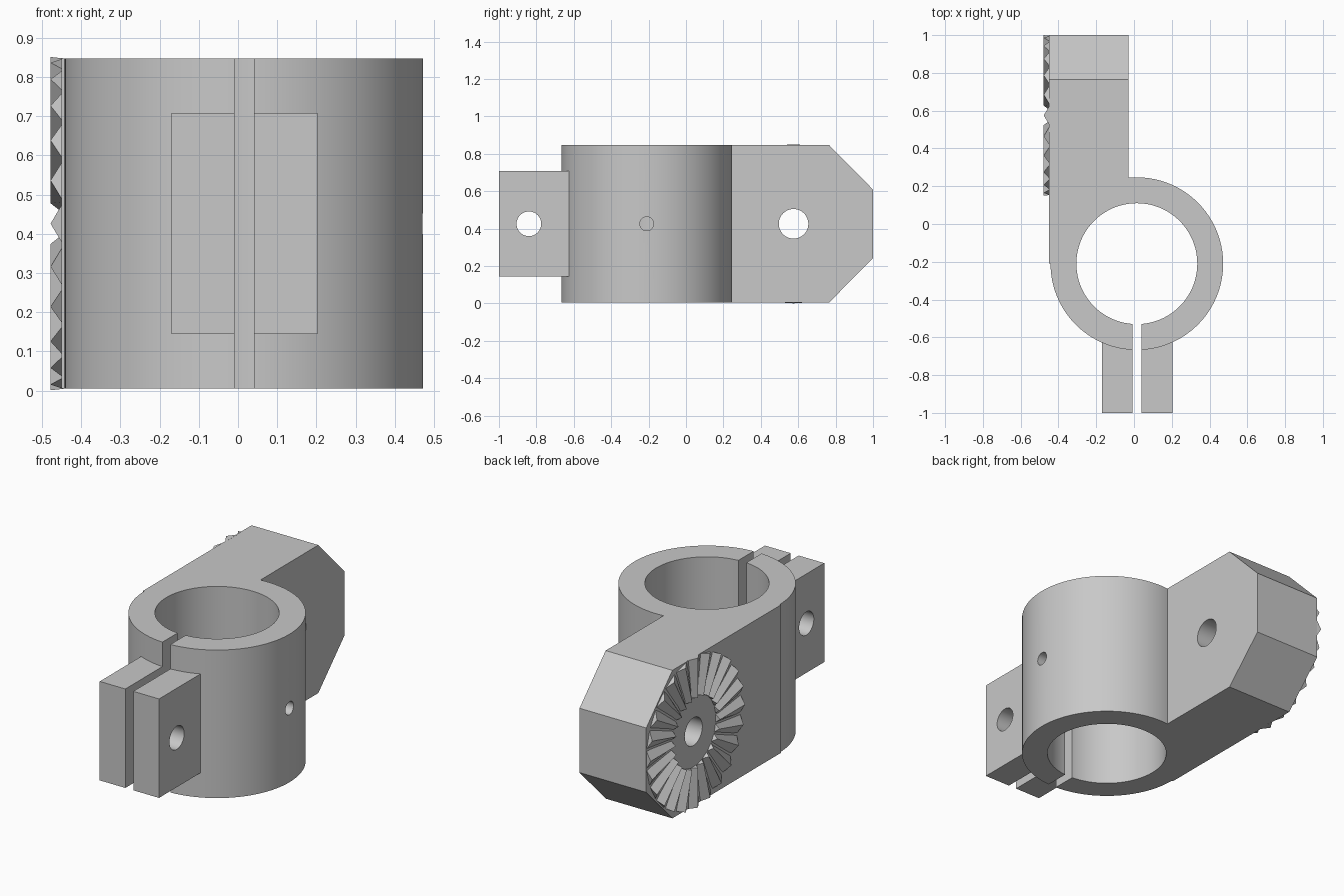
import bpy, bmesh, math
from mathutils import Vector

if "Cube" in bpy.data.objects:
    bpy.data.objects.remove(bpy.data.objects["Cube"], do_unlink=True)

grey = bpy.data.materials.new("plain grey")
grey.use_nodes = True
COLOR = (0.58, 0.58, 0.58, 1)
grey.diffuse_color = COLOR
grey.node_tree.nodes["Principled BSDF"].inputs["Base Color"].default_value = COLOR

BOTTOM, TOP = 0.005, 0.847
MID = 0.426
RING_X, RING_Y = 0.015, -0.21
ARM_FACE = -0.45


def make_object(name, bm):
    bmesh.ops.recalc_face_normals(bm, faces=bm.faces[:])
    mesh = bpy.data.meshes.new(name)
    bm.to_mesh(mesh)
    bm.free()
    mesh.materials.append(grey)
    obj = bpy.data.objects.new(name, mesh)
    bpy.context.collection.objects.link(obj)
    return obj


def prism(name, profile, start, end, axis):
    """Extrude a flat profile along x (profile in y, z) or z (profile in x, y)."""
    bm = bmesh.new()
    place = (lambda p: (start, *p)) if axis == "x" else (lambda p: (*p, start))
    face = bm.faces.new([bm.verts.new(place(p)) for p in profile])
    step = Vector((end - start, 0, 0)) if axis == "x" else Vector((0, 0, end - start))
    new = bmesh.ops.extrude_face_region(bm, geom=[face])["geom"]
    bmesh.ops.translate(bm, vec=step, verts=[v for v in new if isinstance(v, bmesh.types.BMVert)])
    return make_object(name, bm)


def circle(u, v, radius, count):
    turns = [math.tau * i / count for i in range(count)]
    return [(u + radius * math.cos(a), v + radius * math.sin(a)) for a in turns]


def rect(u0, u1, v0, v1):
    return [(u0, v0), (u1, v0), (u1, v1), (u0, v1)]


def combine(target, other, operation):
    mod = target.modifiers.new(operation.lower(), "BOOLEAN")
    mod.operation, mod.solver, mod.object = operation, "EXACT", other
    bpy.context.view_layer.objects.active = target
    bpy.ops.object.modifier_apply(modifier=mod.name)
    bpy.data.objects.remove(other, do_unlink=True)


# Clamp ring, chamfered arm and clamping ears
body = prism("clamp_body", circle(RING_X, RING_Y, 0.457, 128), BOTTOM, TOP, "z")
arm_outline = [(RING_Y, BOTTOM), (0.765, BOTTOM), (1, 0.243),
               (1, 0.609), (0.765, TOP), (RING_Y, TOP)]
combine(body, prism("arm", arm_outline, ARM_FACE, -0.03, "x"), "UNION")
combine(body, prism("ears", rect(-0.17, 0.203, -1, -0.57), 0.145, 0.708, "z"), "UNION")

# Bore, clamping slot and screw holes
combine(body, prism("bore", circle(RING_X, RING_Y, 0.32, 128), -0.1, 1, "z"), "DIFFERENCE")
combine(body, prism("slot", rect(-0.009, 0.041, -1.1, -0.4), -0.1, 1, "z"), "DIFFERENCE")
for name, y, radius, x0, x1 in (("ear_hole", -0.84, 0.066, -0.6, 0.6),
                                ("arm_hole", 0.575, 0.079, -0.6, 0.3),
                                ("set_screw_hole", RING_Y, 0.037, 0.1, 0.6)):
    combine(body, prism(name, circle(y, MID, radius, 48), x0, x1, "x"), "DIFFERENCE")

# Radial locking teeth around the arm hole
TEETH = 24
bm = bmesh.new()
for i in range(TEETH):
    ends = []
    for radius in (0.2, 0.425):
        corners = []
        for offset, x in ((-0.5, -0.445), (0, -0.478), (0.5, -0.445)):
            a = math.tau * (i + offset) / TEETH
            corners.append(bm.verts.new((x, 0.575 + radius * math.cos(a),
                                         MID + radius * math.sin(a))))
        ends.append(corners)
    inner, outer = ends
    bm.faces.new(inner)
    bm.faces.new(outer[::-1])
    for j in range(3):
        k = (j + 1) % 3
        bm.faces.new((inner[j], outer[j], outer[k], inner[k]))
make_object("locking_teeth", bm)

# Smooth round walls with crisp edges
bpy.ops.object.select_all(action="DESELECT")
body.select_set(True)
bpy.context.view_layer.objects.active = body
bpy.ops.object.shade_smooth_by_angle(angle=math.radians(25))
